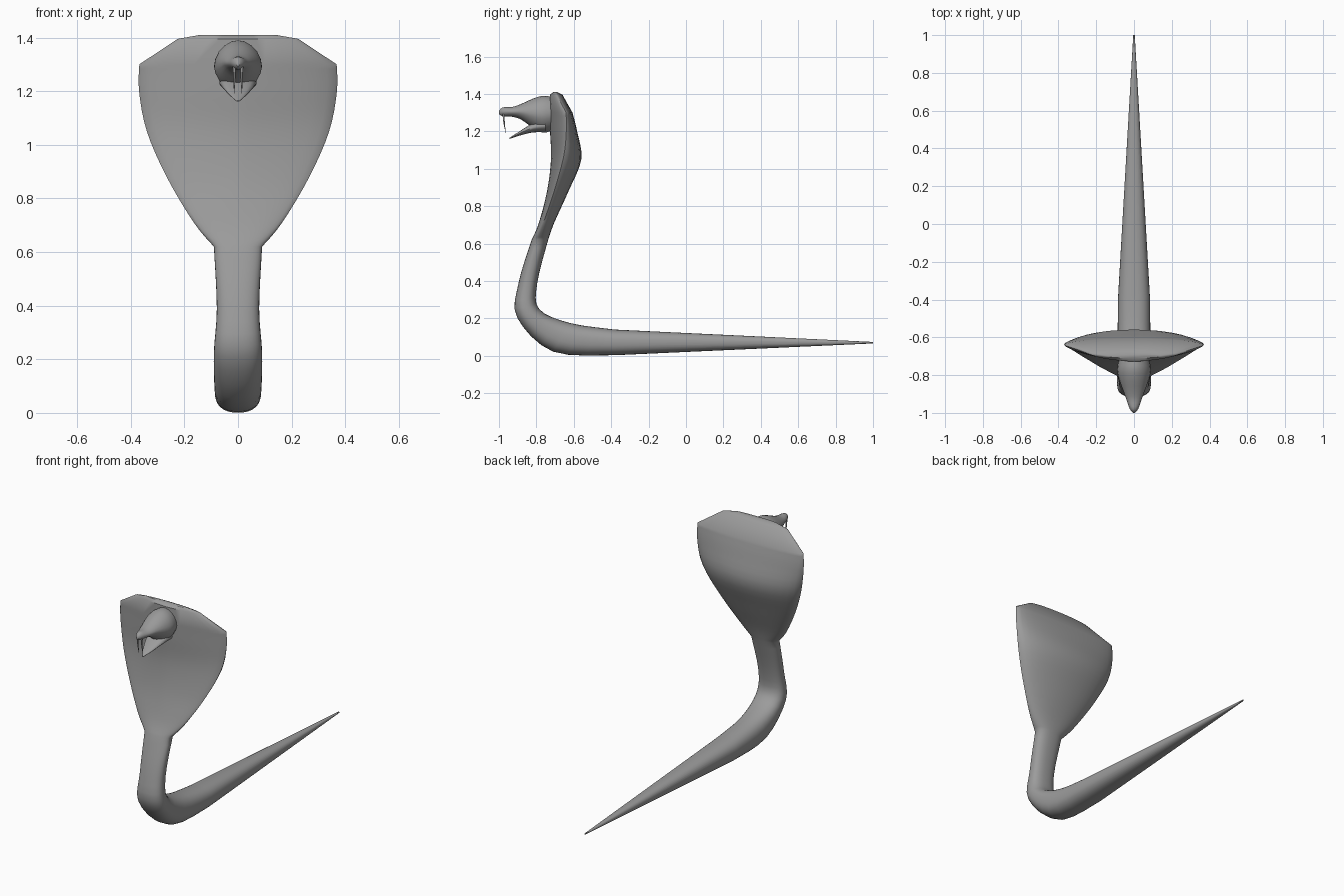
import bpy, bmesh
from math import sin, cos, tau, copysign

if "Cube" in bpy.data.objects:
    bpy.data.objects.remove(bpy.data.objects["Cube"])

grey = bpy.data.materials.new("dark_grey")
grey.diffuse_color = (.33, .33, .33, 1)
grey.use_nodes = True
grey.node_tree.nodes["Principled BSDF"].inputs["Base Color"].default_value = grey.diffuse_color


def smooth(rows, steps=4):
    """Catmull-Rom refinement of a list of equal-length rows."""
    out = []
    for i in range(len(rows) - 1):
        p, q, r, s = (rows[max(0, min(len(rows) - 1, i + d))] for d in (-1, 0, 1, 2))
        for t in (k / steps for k in range(steps)):
            out.append([b + t / 2 * (c - a + t * (2 * a - 5 * b + 4 * c - d
                        + t * (3 * (b - c) + d - a))) for a, b, c, d in zip(p, q, r, s)])
    return out + [rows[-1]]


def loft(name, rings, outer=2.4, inner=2.4, sides=20, x0=0.0):
    """Ring: y, z of outer point, y, z of inner point, half width,
    fraction where the widest edge lies. outer/inner set the roundness;
    wide hood rings become lens shaped in front."""
    bm = bmesh.new()
    loops = []
    for y1, z1, y2, z2, w, e in rings:
        flat = max(0, min(1, (w - 0.09) / 0.15))
        loop = []
        for i in range(sides):
            c, s = cos(tau * i / sides), sin(tau * i / sides)
            n = outer - 0.95 * flat if c > 0 else inner - 0.4 * flat
            k = abs(c) ** (2 / n)
            f = e - e * k if c > 0 else e + (1 - e) * k
            x = x0 + copysign(w * abs(s) ** (2 / n), s)
            loop.append(bm.verts.new((x, y1 + (y2 - y1) * f, z1 + (z2 - z1) * f)))
        loops.append(loop)
    for a, b in zip(loops, loops[1:]):
        for i in range(sides):
            j = (i + 1) % sides
            bm.faces.new((a[i], a[j], b[j], b[i]))
    bm.faces.new(loops[0])
    bm.faces.new(loops[-1])
    bmesh.ops.recalc_face_normals(bm, faces=bm.faces)
    mesh = bpy.data.meshes.new(name)
    bm.to_mesh(mesh)
    bm.free()
    mesh.materials.append(grey)
    ob = bpy.data.objects.new(name, mesh)
    bpy.context.collection.objects.link(ob)
    bpy.ops.object.select_all(action='DESELECT')
    bpy.context.view_layer.objects.active = ob
    ob.select_set(True)
    bpy.ops.object.shade_smooth_by_angle(angle=0.75)


# Body: straight tail tip, then the bend up from the ground
tail_tip = [(1, .066, 1, .074, .004, .5)]
bend = [
    (-.38, .003, -.38, .14, .084, .5),
    (-.71, .022, -.62, .175, .088, .5),
    (-.903, .205, -.785, .25, .09, .5),
    (-.895, .39, -.795, .39, .079, .5),
]
# Hood: front y, back y, height, half width, edge position
hood = [
    (-.825, -.737, .62, .09, .4),
    (-.787, -.705, .71, .165, .3),
    (-.743, -.628, .88, .266, .33),
    (-.722, -.56, 1.05, .34, .4),
    (-.727, -.582, 1.2, .369, .6),
    (-.73, -.607, 1.3, .368, .72),
    (-.728, -.66, 1.395, .225, .55),
    (-.71, -.688, 1.41, .14, .5),
]
hood = [(f, z, b, z, w, e) for f, b, z, w, e in hood]
loft("body_and_hood", tail_tip + smooth(bend + hood[:1])
     + smooth(hood[:6])[1:] + hood[6:], sides=32)


def jaw(name, rows, outer, inner):
    """Row: y, top, bottom, half width."""
    loft(name, smooth([(y, t, y, b, w, .5) for y, t, b, w in rows], 3), outer, inner)


# Skull with upper jaw, and open lower jaw
jaw("head", [
    (-.66, 1.37, 1.23, .06),
    (-.75, 1.39, 1.193, .088),
    (-.81, 1.378, 1.213, .083),
    (-.88, 1.347, 1.262, .058),
    (-.93, 1.33, 1.278, .04),
    (-.98, 1.328, 1.281, .022),
    (-1, 1.308, 1.292, .005),
], 1.9, 1.7)
jaw("lower_jaw", [
    (-.75, 1.265, 1.195, .07),
    (-.82, 1.243, 1.194, .06),
    (-.89, 1.2, 1.177, .034),
    (-.944, 1.165, 1.159, .005),
], 2.4, 1.8)

# Pair of slightly curved fangs
for side, sign in (("left", -1), ("right", 1)):
    rings = []
    for k in range(5):
        t = k / 4
        y, z, r = -.975 + .012 * t * t, 1.292 - .1 * t, .006 - .005 * t
        rings.append((y - r, z, y + r, z, r, .5))
    loft("fang_" + side, rings, sides=8, x0=.014 * sign)
